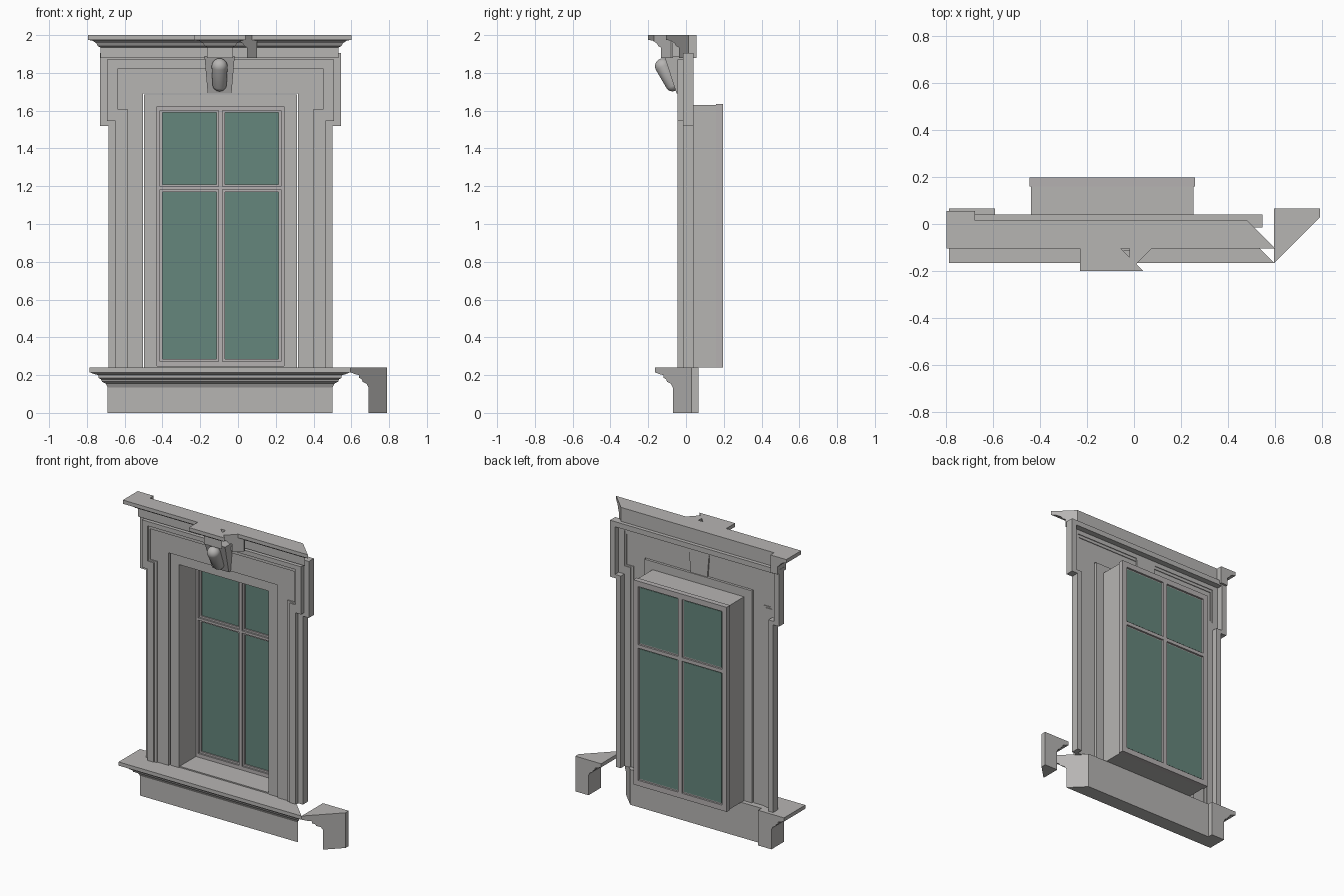
import bpy, bmesh
from mathutils import Vector

cube = bpy.data.objects.get("Cube")
if cube:
    bpy.data.objects.remove(cube, do_unlink=True)

CX = -0.0925  # centre line of the window


def material(name, rgb):
    m = bpy.data.materials.new(name)
    m.use_nodes = True
    m.diffuse_color = (*rgb, 1)
    m.node_tree.nodes["Principled BSDF"].inputs["Base Color"].default_value = (*rgb, 1)
    return m


STONE = material("grey stone", (0.47, 0.46, 0.45))
FRAME = material("window frame grey", (0.46, 0.44, 0.44))
GLASS = material("green glass", (0.13, 0.24, 0.20))


def finish(name, bm, mat):
    bmesh.ops.recalc_face_normals(bm, faces=bm.faces)
    mesh = bpy.data.meshes.new(name)
    bm.to_mesh(mesh)
    bm.free()
    mesh.materials.append(mat)
    obj = bpy.data.objects.new(name, mesh)
    bpy.context.collection.objects.link(obj)
    return obj


def loft(name, start, end, mat=STONE):
    """Solid between two matching outlines."""
    bm = bmesh.new()
    a = [bm.verts.new(p) for p in start]
    b = [bm.verts.new(p) for p in end]
    bm.faces.new(a)
    bm.faces.new(b[::-1])
    for i in range(len(a)):
        j = (i + 1) % len(a)
        bm.faces.new((a[i], b[i], b[j], a[j]))
    return finish(name, bm, mat)


def box(name, x, y, z, mat=STONE):
    outline = [(x[0], z[0]), (x[1], z[0]), (x[1], z[1]), (x[0], z[1])]
    return loft(name, [(u, y[0], v) for u, v in outline],
                [(u, y[1], v) for u, v in outline], mat)


def front_run(name, profile, left, right, shift=0):
    """Moulding along x with mitred ends."""
    loft(name, [(left + d, d + shift, z) for d, z in profile],
         [(right - d, d + shift, z) for d, z in profile])


def side_return(name, profile, x, back, shift=0):
    """Moulding along y, facing -x, mitred at the front."""
    loft(name, [(x + d, d + shift, z) for d, z in profile],
         [(x + d, back, z) for d, z in profile])


# Sill and its returns
sill = [(-.165, .24), (-.165, .215), (-.14, .205), (-.12, .20), (-.118, .185),
        (-.105, .178), (-.10, .165), (-.08, .155), (-.07, .135), (-.07, 0),
        (.03, 0), (.03, .24)]
front_run("sill", sill, -.62, .43)
side_return("sill_right_return", sill, -.62, .065)
side_return("sill_detached_return", sill, .76, .065)

# Cornice with a projecting centre
cornice = [(-.105, 2), (-.105, 1.975), (-.08, 1.97), (-.06, 1.957), (-.052, 1.942),
           (-.038, 1.935), (-.038, 1.88), (.015, 1.88), (.015, 2)]
front_run("cornice", cornice, -.69, .495)
side_return("cornice_right_return", cornice, -.69, .055)
front_run("cornice_centre", cornice, -.125, -.065, -.095)
side_return("cornice_centre_right_return", cornice, -.125, 0, -.095)
side_return("cornice_centre_left_return", cornice, .085, -.07, -.095)


# Eared surround, built as nested U-shaped bands
def u_path(half, ear, ear_z, top):
    side = [(half, .235), (half, ear_z), (ear, ear_z), (ear, top)]
    if half == ear:
        side = [(half, .235), (half, top)]
    return [(CX - x, z) for x, z in side] + [(CX + x, z) for x, z in side[::-1]]


def u_band(name, outer, inner, front, back):
    pts = u_path(*outer) + u_path(*inner)[::-1]
    loft(name, [(x, front, z) for x, z in pts], [(x, back, z) for x, z in pts])


rim = (.5925, .6375, 1.52, 1.905)
ridge = (.557, .60, 1.545, 1.87)
bead = (.512, .557, 1.60, 1.84)
field = (.492, .545, 1.61, 1.82)
u_band("surround_rim", rim, ridge, -.015, .04)
u_band("surround_ridge", ridge, bead, -.045, .0)
u_band("surround_bead", bead, field, -.038, -.005)
u_band("surround_field", field, (.41, .41, 0, 1.69), -.03, -.01)
u_band("surround_inner_band", (.404, .404, 0, 1.686), (.338, .338, 0, 1.625), -.02, 0)

# Reveal tunnel
W = .345
T = .008
for s, side in ((-1, "right"), (1, "left")):
    xs = sorted((CX + s * W, CX + s * (W - T)))
    box("reveal_" + side, xs, (-.015, .165), (.24, 1.63))
box("reveal_head", (CX - W, CX + W), (-.015, .165), (1.63 - T, 1.63))
box("reveal_floor", (CX - W, CX + W), (-.015, .165), (.24, .24 + T))

# Window: stepped bars around four panes
pane_rows = [(.285, 1.17), (1.21, 1.59)]
pane_cols = [(CX - .3075, CX - .0225), (CX + .0225, CX + .3075)]


def window_bars(name, grow, y):
    """Grid of bars whose openings are the panes enlarged by grow."""
    x0, x1, z0, z1 = CX - .352, CX + .352, .24, 1.635
    (a, b), (c, d) = pane_cols
    (e, f), (g, h) = pane_rows
    for part, lo, hi in (("right_stile", x0, a - grow), ("mullion", b + grow, c - grow),
                         ("left_stile", d + grow, x1)):
        box(name + part, (lo, hi), y, (z0, z1), FRAME)
    for lo_x, hi_x in pane_cols:
        for part, lo, hi in (("bottom_rail", z0, e - grow), ("transom", f + grow, g - grow),
                             ("top_rail", h + grow, z1)):
            box(name + part, (lo_x - grow, hi_x + grow), y, (lo, hi), FRAME)


window_bars("front_", .012, (.16, .172))
window_bars("middle_", 0, (.172, .184))
window_bars("back_", .008, (.184, .197))
for x in pane_cols:
    for z in pane_rows:
        box("glass_pane", x, (.181, .187), z, GLASS)

# Keystone wedge with a rounded drop in front
KX = -.0975


def key_section(half, y, z):
    return [(KX - half, y, z), (KX + half, y, z), (KX + half, 0, z), (KX - half, 0, z)]


loft("keystone", key_section(.063, -.05, 1.69), key_section(.08, -.115, 1.89))

bm = bmesh.new()
bmesh.ops.create_uvsphere(bm, u_segments=24, v_segments=16, radius=.042)
top, low = Vector((KX, -.122, 1.835)), Vector((KX, -.072, 1.74))
turn = Vector((0, 0, 1)).rotation_difference(top - low)
for v in bm.verts:
    upper = v.co.z > -1e-5
    v.co = turn @ v.co * (1 if upper else .9) + (top if upper else low)
drop = finish("keystone_drop", bm, STONE)
for p in drop.data.polygons:
    p.use_smooth = True
